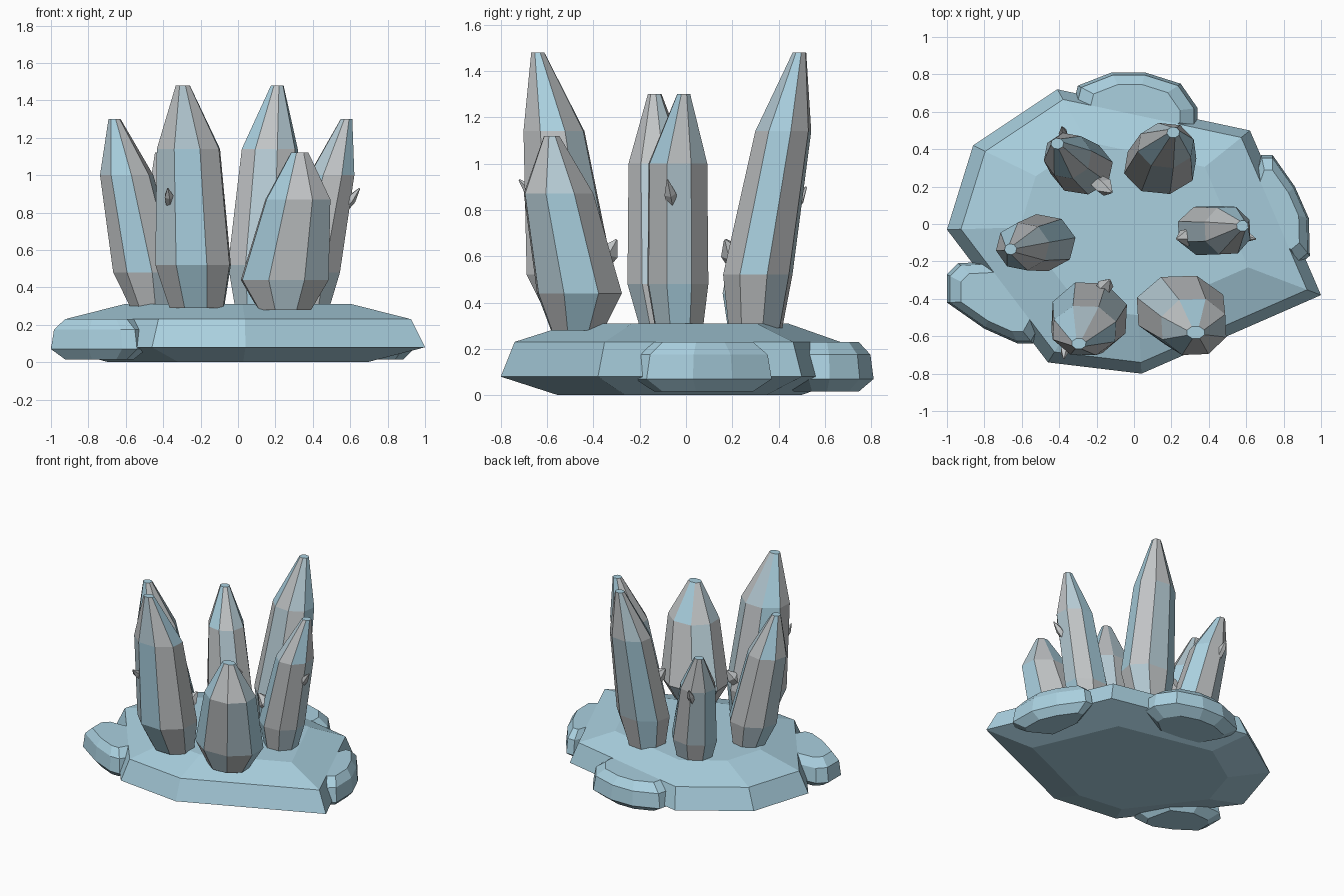
import bpy, math
from mathutils import Vector

if "Cube" in bpy.data.objects:
    bpy.data.objects.remove(bpy.data.objects["Cube"])


def material(name, rgb):
    m = bpy.data.materials.new(name)
    m.diffuse_color = (*rgb, 1)
    m.use_nodes = True
    m.node_tree.nodes["Principled BSDF"].inputs["Base Color"].default_value = m.diffuse_color
    return m


ICE = material("ice_blue", (0.40, 0.63, 0.74))
GREY = material("frost_grey", (0.53, 0.55, 0.56))
MIST = material("mist_blue", (0.46, 0.59, 0.65))


def loft(name, rings, mats, rule=None):
    """Skin a stack of equal-sized rings and cap both ends."""
    n = len(rings[0])
    verts = [p for r in rings for p in r]
    faces, idx = [tuple(reversed(range(n)))], [0]
    for k in range(len(rings) - 1):
        for i in range(n):
            j = (i + 1) % n
            faces.append((k * n + i, k * n + j, (k + 1) * n + j, (k + 1) * n + i))
            idx.append(rule(k, i) if rule else 0)
    faces.append(tuple(range(len(verts) - n, len(verts))))
    idx.append(0)
    me = bpy.data.meshes.new(name)
    me.from_pydata(verts, [], faces)
    for m in mats:
        me.materials.append(m)
    for p, i in zip(me.polygons, idx):
        p.material_index = i
    ob = bpy.data.objects.new(name, me)
    bpy.context.collection.objects.link(ob)
    return ob


def slab(name, outline, centre, levels):
    """Rock slab: counter-clockwise outline scaled about a centre at each height."""
    cx, cy = centre
    loft(name, [[(cx + (x - cx) * s, cy + (y - cy) * s, z) for x, y in outline]
                for z, s in levels], [ICE])


# Ground rock and three smaller rocks around its rim
slab("base_rock", [(-1, -.03), (-.46, -.74), (.04, -.80), (1, -.38),
                   (.62, .50), (-.41, .72), (-.86, .42)], (0, 0),
     [(0, .69), (.08, 1), (.23, .925), (.31, .61)])
SMALL = [(.015, .72), (.07, 1), (.175, .94), (.23, .72)]
slab("back_rock", [(-.32, .66), (-.2, .45), (.2, .42), (.34, .53), (.34, .62),
                   (.25, .75), (.06, .81), (-.12, .81), (-.30, .74)], (0, .58), SMALL)
slab("right_rock", [(.62, .2), (.66, -.1), (.88, -.22), (.94, -.17), (.935, .03),
                    (.86, .2), (.74, .37), (.68, .37)], (.74, .08), SMALL)
slab("left_rock", [(-.94, -.21), (-1, -.27), (-1, -.42), (-.8, -.56), (-.62, -.64),
                   (-.54, -.64), (-.49, -.55), (-.55, -.3), (-.75, -.2)],
     (-.73, -.41), SMALL)


# Crystals: each ring is (x, y, z, radius x, radius y)
def crystal(name, rings, turn, shift):
    stripes = (0, 1, 1, 2, 1, 0, 1, 2)
    pts = []
    for x, y, z, rx, ry in rings:
        ring = []
        for i in range(8):
            a = math.radians(45 * i + turn)
            ring.append((x + rx * math.cos(a), y + ry * math.sin(a), z))
        pts.append(ring)
    loft(name, pts, [ICE, GREY, MIST], lambda k, i: stripes[(i + 3 * k + shift) % 8])


crystal("front_left_crystal", [(-.22, -.46, .29, .155, .12), (-.24, -.50, .52, .215, .20),
        (-.265, -.57, 1.14, .18, .14), (-.295, -.64, 1.48, .04, .03)], 20, 0)
crystal("back_right_crystal", [(.12, .30, .29, .14, .12), (.14, .31, .52, .20, .155),
        (.17, .42, 1.14, .155, .125), (.21, .49, 1.48, .035, .03)], 15, 3)
crystal("left_crystal", [(-.46, -.09, .29, .115, .11), (-.49, -.10, .48, .18, .155),
        (-.595, -.12, 1.0, .145, .13), (-.66, -.135, 1.30, .033, .03)], 10, 5)
crystal("right_crystal", [(.38, -.03, .29, .115, .11), (.39, -.035, .48, .165, .14),
        (.50, -.035, 1.0, .13, .135), (.58, -.01, 1.30, .033, .03)], 25, 1)
crystal("front_right_crystal", [(.25, -.47, .28, .15, .12), (.25, -.46, .44, .25, .195),
        (.32, -.55, .87, .185, .16), (.33, -.58, 1.12, .05, .035)], 25, 6)
crystal("back_left_crystal", [(-.27, .29, .28, .13, .11), (-.28, .30, .44, .17, .145),
        (-.355, .365, .87, .13, .125), (-.41, .43, 1.12, .035, .03)], 12, 2)


# Little shards growing out of the crystals
def shard(name, root, tip, r):
    root, tip = Vector(root), Vector(tip)
    q = (tip - root).to_track_quat('Z', 'Y')
    rings = []
    for t, s in ((0, .8), (.55, 1), (1, .15)):
        rings.append([root.lerp(tip, t) + q @ Vector((r * s * math.cos(a), r * s * math.sin(a), 0))
                      for a in (i * math.tau / 5 for i in range(5))])
    loft(name, rings, [GREY])


shard("front_left_shard_front", (-.365, -.63, .84), (-.375, -.72, .93), .025)
shard("front_left_shard_back", (-.18, -.37, .56), (-.13, -.30, .67), .045)
shard("right_shard_outer", (.55, -.055, .80), (.65, -.08, .93), .027)
shard("right_shard_inner", (.33, -.06, .55), (.23, -.08, .67), .05)
shard("back_left_shard_inner", (-.20, .23, .55), (-.12, .17, .67), .05)
shard("back_left_shard_outer", (-.37, .45, .78), (-.385, .52, .90), .025)
